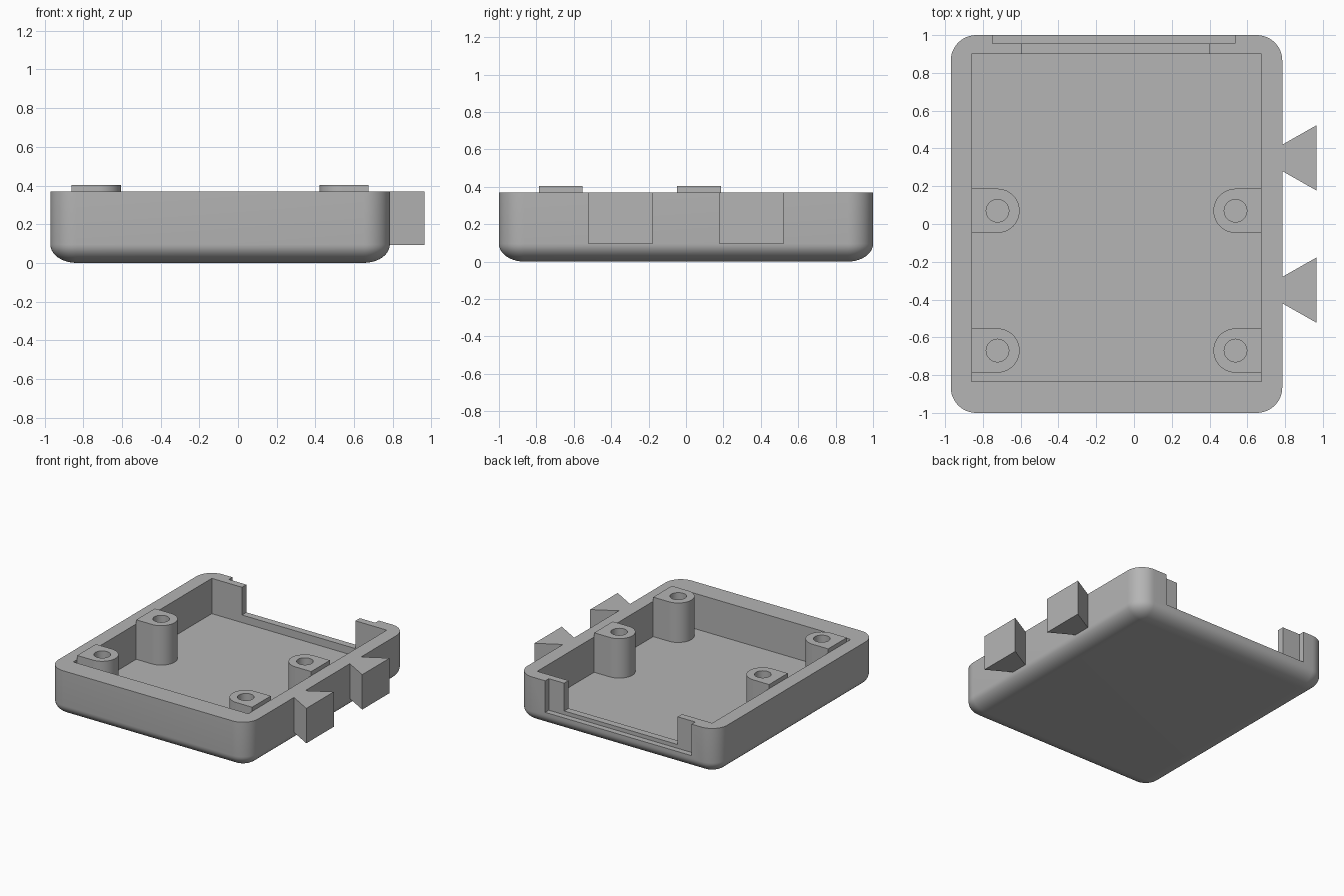
import bpy, bmesh
from math import pi, sin, cos

cube = bpy.data.objects.get("Cube")
if cube:
    bpy.data.objects.remove(cube, do_unlink=True)

grey = bpy.data.materials.new("plain_grey")
grey.use_nodes = True
grey.diffuse_color = (0.46, 0.46, 0.46, 1)
grey.node_tree.nodes["Principled BSDF"].inputs["Base Color"].default_value = (0.46, 0.46, 0.46, 1)


def loft(name, rings):
    """Skin a stack of equal-length point rings and cap both ends."""
    bm = bmesh.new()
    loops = [[bm.verts.new(p) for p in ring] for ring in rings]
    n = len(loops[0])
    for low, high in zip(loops, loops[1:]):
        for i in range(n):
            j = (i + 1) % n
            bm.faces.new((low[i], low[j], high[j], high[i]))
    bm.faces.new(loops[0][::-1])
    bm.faces.new(loops[-1])
    bmesh.ops.remove_doubles(bm, verts=bm.verts, dist=1e-5)
    bmesh.ops.recalc_face_normals(bm, faces=bm.faces)
    mesh = bpy.data.meshes.new(name)
    bm.to_mesh(mesh)
    bm.free()
    mesh.materials.append(grey)
    obj = bpy.data.objects.new(name, mesh)
    bpy.context.collection.objects.link(obj)
    return obj


def prism(name, outline, z0, z1):
    return loft(name, [[(x, y, z) for x, y in outline] for z in (z0, z1)])


def box(name, x0, x1, y0, y1, z0, z1):
    return prism(name, [(x0, y0), (x1, y0), (x1, y1), (x0, y1)], z0, z1)


def arc(cx, cy, r, start, end, steps):
    angles = [start + (end - start) * i / steps for i in range(steps + 1)]
    return [(cx + r * cos(a), cy + r * sin(a)) for a in angles]


def finish(obj, cutters=()):
    """Cut the part, bake the result and smooth its curved faces."""
    bpy.ops.object.select_all(action='DESELECT')
    obj.select_set(True)
    bpy.context.view_layer.objects.active = obj
    for cutter in cutters:
        mod = obj.modifiers.new("cut", 'BOOLEAN')
        mod.operation = 'DIFFERENCE'
        mod.solver = 'EXACT'
        mod.object = cutter
        bpy.ops.object.modifier_apply(modifier=mod.name)
    for cutter in cutters:
        bpy.data.objects.remove(cutter, do_unlink=True)
    bpy.ops.object.shade_smooth_by_angle(angle=pi / 6)


# Tray dimensions
LEFT, RIGHT, TOP, FLOOR = -0.97, 0.785, 0.37, 0.09
RADIUS, ROUND_HEIGHT = 0.135, 0.095
MID = (LEFT + RIGHT) / 2
HALF = (RIGHT - LEFT) / 2


def tray_ring(inset, z):
    """Rounded rectangle whose corner centres stay fixed as it shrinks."""
    cx, cy = HALF - RADIUS, 1 - RADIUS
    signs = [(1, 1), (-1, 1), (-1, -1), (1, -1)]
    return [(x, y, z) for k, (sx, sy) in enumerate(signs)
            for x, y in arc(MID + sx * cx, sy * cy, RADIUS - inset,
                            k * pi / 2, (k + 1) * pi / 2, 12)]


# Tray with a rounded underside, a cavity and a stepped opening at the back
STEPS = 10
rings = []
for i in range(STEPS + 1):
    t = pi / 2 * (1 - i / STEPS)
    rings.append(tray_ring(RADIUS * (1 - cos(t)), ROUND_HEIGHT * (1 - sin(t))))
rings.append(tray_ring(0, TOP))
tray = loft("tray", rings)
finish(tray, [
    box("cavity_cutter", -0.86, 0.675, -0.835, 0.90, FLOOR, 0.6),
    box("opening_cutter", -0.595, 0.40, 0.8, 1.1, 0.15, 0.6),
    box("panel_slot_cutter", -0.75, 0.535, 0.955, 1.1, 0.12, 0.6),
])

# Screw posts, flat against the side walls and round towards the middle
for side, side_name in ((-1, "right"), (1, "left")):
    for y, row in ((-0.67, "front"), (0.07, "back")):
        wall = -0.0925 + side * 0.7675
        x = -0.0925 + side * 0.63
        start = pi / 2 if side > 0 else -pi / 2
        outline = arc(x, y, 0.117, start, start + pi, 24)
        outline += [(wall, y - side * 0.117), (wall, y + side * 0.117)]
        post = prism(f"{row}_{side_name}_post", outline, FLOOR - 0.01, 0.403)
        hole = prism("hole_cutter", arc(x, y, 0.06, 0, 2 * pi, 32)[:-1], 0, 0.6)
        finish(post, [hole])

# Dovetail tabs on the left wall
for y, name in ((-0.35, "front_dovetail"), (0.35, "back_dovetail")):
    outline = [(0.75, y - 0.07), (RIGHT, y - 0.07), (0.965, y - 0.172),
               (0.965, y + 0.172), (RIGHT, y + 0.07), (0.75, y + 0.07)]
    prism(name, outline, 0.093, TOP)
